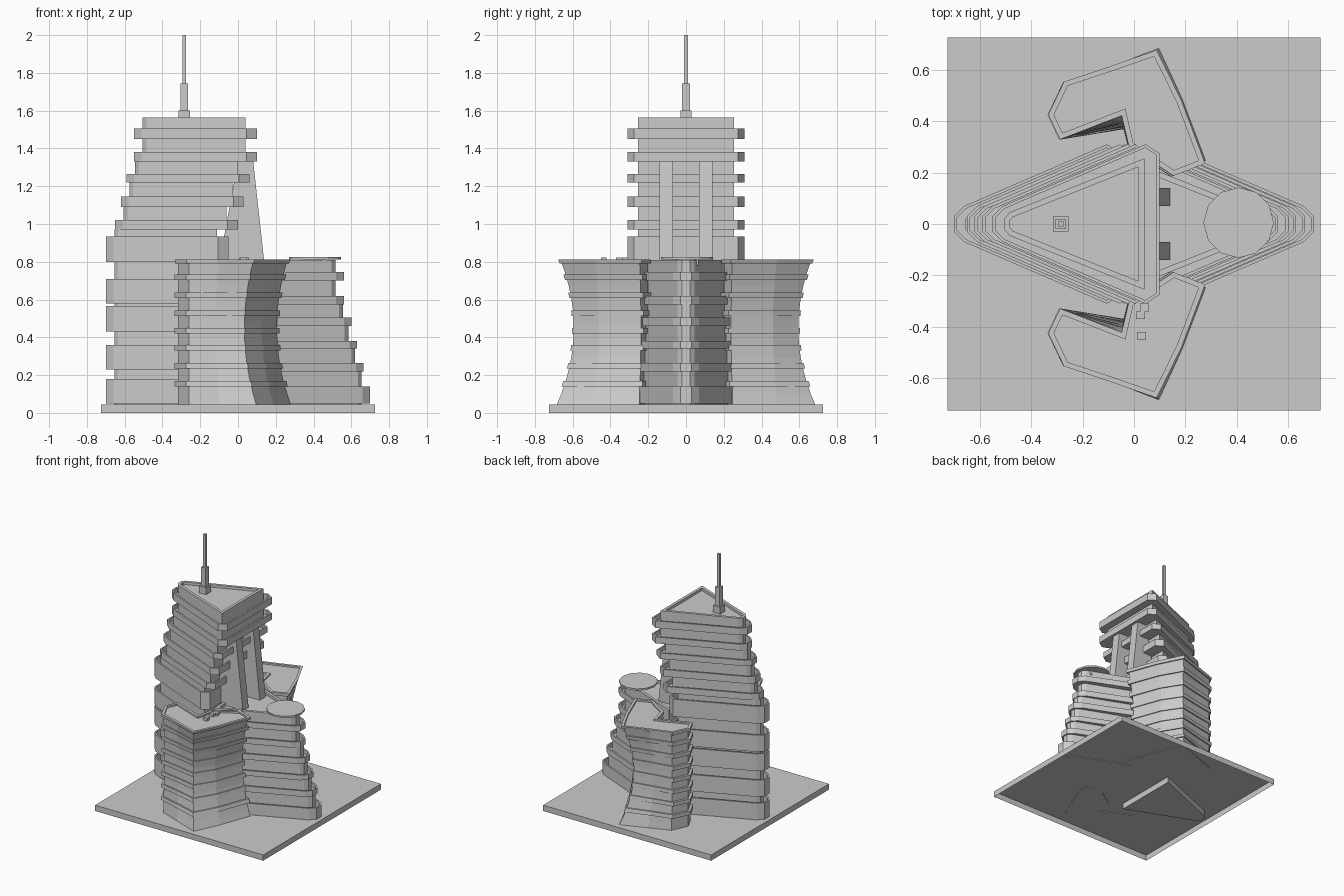
import bpy, bmesh, math

if "Cube" in bpy.data.objects:
    bpy.data.objects.remove(bpy.data.objects["Cube"])


def loft(name, rings, rim=0, depth=0, bottom=True):
    """Closed solid through stacked rings; optional recessed top with a parapet."""
    bm = bmesh.new()
    vs = [[bm.verts.new(p) for p in r] for r in rings]
    n = len(rings[0])
    for a, b in zip(vs, vs[1:]):
        for i in range(n):
            j = (i + 1) % n
            bm.faces.new((a[i], a[j], b[j], b[i]))
    low = bm.faces.new(vs[0][::-1])
    top = bm.faces.new(vs[-1])
    bmesh.ops.recalc_face_normals(bm, faces=bm.faces[:])
    if rim:
        bmesh.ops.inset_region(bm, faces=[top], thickness=rim, use_even_offset=True)
        inner = bmesh.ops.extrude_discrete_faces(bm, faces=[top])["faces"][0]
        bmesh.ops.translate(bm, verts=inner.verts[:], vec=(0, 0, -depth))
    if not bottom:
        bmesh.ops.delete(bm, geom=[low], context='FACES_ONLY')
    me = bpy.data.meshes.new(name)
    bm.to_mesh(me)
    bm.free()
    ob = bpy.data.objects.new(name, me)
    bpy.context.collection.objects.link(ob)
    return ob


def prism(name, pts, z0, z1, rim=0, depth=0, bottom=True):
    return loft(name, [[(x, y, z) for x, y in pts] for z in (z0, z1)], rim, depth, bottom)


def box(name, x, y, sx, sy, z0, z1, bottom=True):
    prism(name, [(x - sx / 2, y - sy / 2), (x + sx / 2, y - sy / 2),
                 (x + sx / 2, y + sy / 2), (x - sx / 2, y + sy / 2)], z0, z1, bottom=bottom)


def wedge(half, tip, d):
    """Blunt triangular floor plan; d = 1 points left, -1 points right."""
    return [(tip + d * x, -y) for x, y in half] + [(tip + d * x, y) for x, y in half[::-1]]


BAND = [(0, .03), (.04, .07), (.595, .31), (.65, .275)]
CORE = [(.045, .02), (.065, .045), (.59, .255)]


def stack(name, floors, z_bottom, z_top, d):
    """Tower of wedge floors: (band z0, band z1, tip x)."""
    for i, (z0, z1, tip) in enumerate(floors):
        last = i == len(floors) - 1
        c0 = z_bottom if i == 0 else z0
        c1 = z_top if last else floors[i + 1][0]
        prism(f"{name}_core_{i}", wedge(CORE, tip, d), c0, c1,
              .022 if last else 0, .02)
        prism(f"{name}_balcony_{i}", wedge(BAND, tip, d), z0, z1, .012, (z1 - z0) * .7)


# ground slab
box("ground_slab", 0, 0, 1.45, 1.45, 0, .045, bottom=False)

# tall tower, leaning back floor by floor
stack("tall_tower", [(.05, .18, -.70), (.23, .36, -.70), (.43, .565, -.70), (.58, .71, -.70),
                     (.80, .935, -.70), (.97, 1.02, -.65), (1.09, 1.145, -.62),
                     (1.22, 1.265, -.59), (1.33, 1.38, -.55), (1.45, 1.505, -.55)],
      0, 1.565, 1)

# low tower, pointing the other way
stack("low_tower", [(.05, .14, .70), (.22, .265, .665), (.34, .38, .63), (.46, .505, .60),
                    (.575, .62, .56), (.70, .745, .56)], .04, .81, -1)

# landing disc on the low tower
prism("landing_disc", [(.407 + .137 * math.cos(math.tau * k / 12),
                        .005 + .137 * math.sin(math.tau * k / 12)) for k in range(12)], .812, .825)
box("disc_support", .407, .005, .12, .12, .78, .815)

# sloping fins on the tall tower's flat face
for s in (-1, 1):
    y0, y1 = s * .07, s * .14
    loft("sloping_fin", [[(-.1, y0, .79), (.14, y0, .79), (.14, y1, .79), (-.1, y1, .79)],
                         [(0, y0, 1.335), (.08, y0, 1.335), (.08, y1, 1.335), (0, y1, 1.335)]])

# mast and roof vents
for w, z0, z1 in ((.06, 1.54, 1.6), (.04, 1.6, 1.745), (.02, 1.745, 2.0)):
    box("mast", -.285, 0, w, w, z0, z1)

# pinched side wings: plan point x, y and its shift at the waist
PLAN = [(-.285, .33, 0, 0), (-.33, .425, 0, 0), (-.27, .555, 0, -.01), (-.10, .62, -.02, -.05),
        (.105, .70, -.07, -.10), (.20, .49, -.07, -.03), (.295, .24, -.08, -.01),
        (.16, .19, -.03, 0), (-.02, .31, 0, -.02), (-.05, .44, .01, -.07)]


def wing_ring(z, s, k):
    t = max(0, 1 - ((z - .45) / .42) ** 2)
    return [(k * (x + dx * t), s * (.45 + k * (y + dy * t - .45)), z) for x, y, dx, dy in PLAN]


for s in (-1, 1):
    levels = [.04 + (.80 - .04) * i / 12 for i in range(13)]
    loft("wing_core", [wing_ring(z, s, .96) for z in levels])
    for z in (.14, .235, .33, .42, .513, .607, .703):
        loft("wing_ledge", [wing_ring(z, s, 1.02), wing_ring(z + .03, s, 1.02)])
    loft("wing_parapet", [wing_ring(.79, s, 1.01), wing_ring(.812, s, 1.01)], .02, .012)

# small units on the front wing roof
for x, y in ((.04, -.325), (.025, -.355), (.03, -.435)):
    box("roof_unit", x, y, .035, .03, .795, .822)
